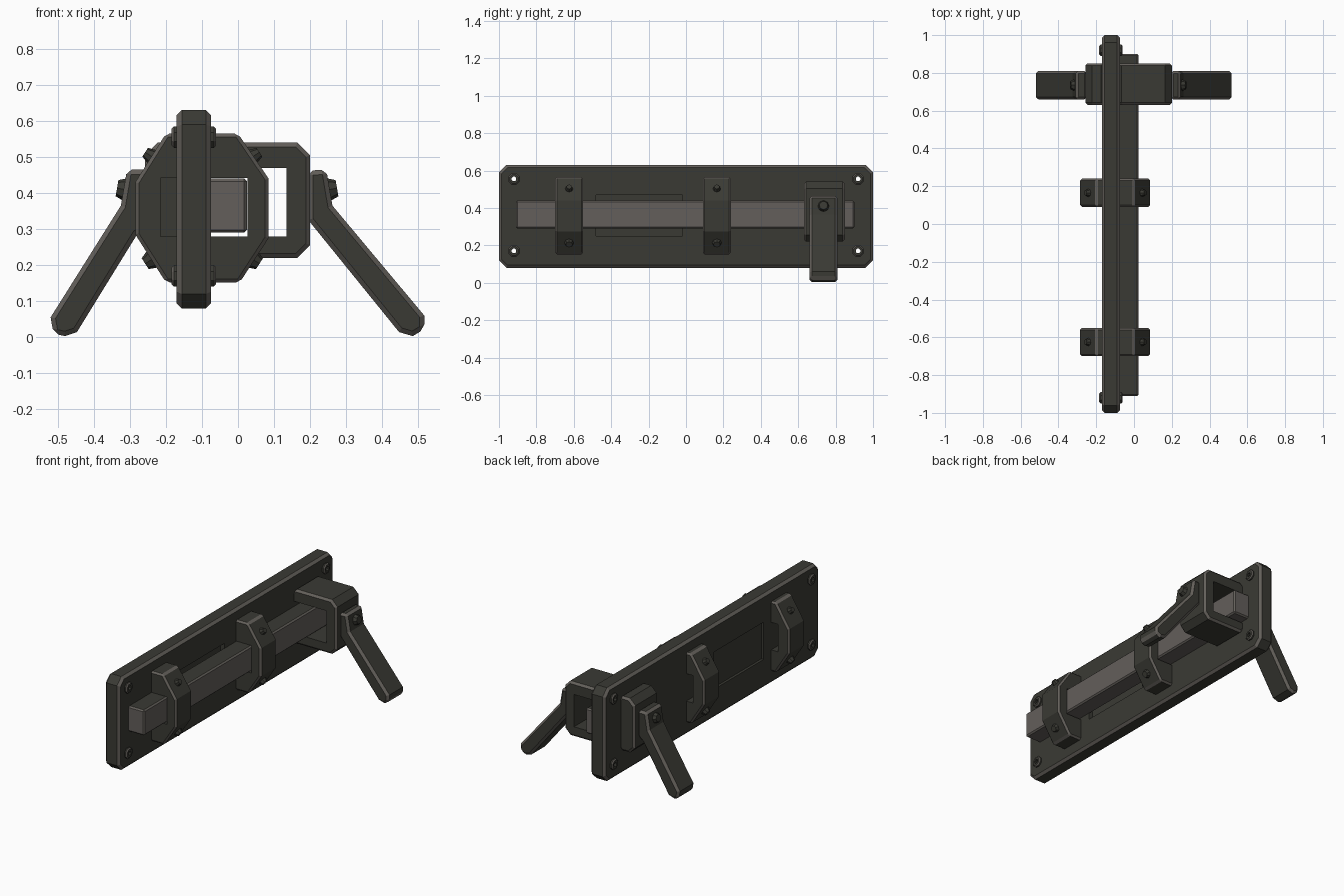
import bpy, bmesh, math
from mathutils import Vector

if "Cube" in bpy.data.objects:
    bpy.data.objects.remove(bpy.data.objects["Cube"])


def material(name, rgb):
    m = bpy.data.materials.new(name)
    m.diffuse_color = (*rgb, 1)
    m.use_nodes = True
    m.node_tree.nodes["Principled BSDF"].inputs["Base Color"].default_value = m.diffuse_color
    return m


IRON = material("dark iron", (0.042, 0.042, 0.034))
WORN = material("worn edge", (0.125, 0.115, 0.102))
STEEL = material("bolt steel", (0.125, 0.112, 0.104))


def prism(name, pts, axis, lo, hi, mats=(IRON, WORN)):
    """Extrude a profile: axis 'y' takes (x, z) points, axis 'x' takes (y, z)."""
    bm = bmesh.new()
    place = (lambda a, b, t: (a, t, b)) if axis == 'y' else (lambda a, b, t: (t, a, b))
    face = bm.faces.new([bm.verts.new(place(a, b, lo)) for a, b in pts])
    ext = bmesh.ops.extrude_face_region(bm, geom=[face])
    shift = Vector(place(0, 0, hi - lo))
    bmesh.ops.translate(bm, vec=shift, verts=[v for v in ext['geom'] if isinstance(v, bmesh.types.BMVert)])
    bmesh.ops.recalc_face_normals(bm, faces=bm.faces)
    me = bpy.data.meshes.new(name)
    bm.to_mesh(me)
    bm.free()
    for m in mats:
        me.materials.append(m)
    ob = bpy.data.objects.new(name, me)
    bpy.context.collection.objects.link(ob)
    return ob


def apply(ob, mod):
    bpy.context.view_layer.objects.active = ob
    bpy.ops.object.modifier_apply(modifier=mod.name)


def bevel(ob, width=0.011):
    mod = ob.modifiers.new("edge wear", 'BEVEL')
    mod.width = width
    mod.segments = 1
    mod.limit_method = 'ANGLE'
    mod.angle_limit = math.radians(50)
    mod.material = 1
    apply(ob, mod)


def cut(ob, cutter):
    cutter.hide_render = True
    mod = ob.modifiers.new("cut", 'BOOLEAN')
    mod.operation = 'DIFFERENCE'
    mod.solver = 'EXACT'
    mod.object = cutter
    apply(ob, mod)
    bpy.data.objects.remove(cutter)


def rect(a0, a1, b0, b1, c=0.0):
    """Rectangle with optional chamfered corners."""
    if c == 0:
        return [(a0, b0), (a1, b0), (a1, b1), (a0, b1)]
    return [(a0 + c, b0), (a1 - c, b0), (a1, b0 + c), (a1, b1 - c),
            (a1 - c, b1), (a0 + c, b1), (a0, b1 - c), (a0, b0 + c)]


def circle(a, b, r, n=8):
    return [(a + r * math.cos((i + .5) * math.tau / n), b + r * math.sin((i + .5) * math.tau / n))
            for i in range(n)]


def rivet(name, pos, normal, r=0.033, h=0.03):
    """Low domed stud standing on a sloping face."""
    bpy.ops.mesh.primitive_cone_add(vertices=8, radius1=r, radius2=r * 0.6, depth=h, location=pos)
    ob = bpy.context.object
    ob.name = name
    ob.rotation_euler = Vector(normal).to_track_quat('Z', 'Y').to_euler()
    ob.data.materials.append(IRON)


# Back plate with recessed windows on both faces
PX0, PX1 = -0.17, -0.075
plate = prism("back_plate", rect(-1, 1, 0.08, 0.63, 0.04), 'x', PX0, PX1)
bevel(plate, 0.014)
for lo, hi in ((PX1 - 0.025, PX1 + 0.1), (PX0 - 0.1, PX0 + 0.015)):
    cut(plate, prism("recess_cutter", rect(-0.48, -0.02, 0.25, 0.47), 'x', lo, hi))

# Corner screw holes with raised collars on both faces
for y in (-0.92, 0.92):
    for z in (0.17, 0.555):
        cut(plate, prism("hole_cutter", circle(y, z, 0.013), 'x', -0.4, 0.2))
        for lo, hi in ((PX0 - 0.014, PX0 + 0.01), (PX1 - 0.01, PX1 + 0.014)):
            collar = prism("screw_collar", circle(y, z, 0.032), 'x', lo, hi)
            bevel(collar, 0.006)
            cut(collar, prism("hole_cutter", circle(y, z, 0.013), 'x', -0.4, 0.2))

# Sliding bolt, steel with a dark top
bolt = prism("sliding_bolt", rect(-0.085, 0.025, 0.29, 0.44), 'y', -0.91, 0.90, (STEEL, WORN, IRON))
bevel(bolt, 0.008)
for p in bolt.data.polygons:
    if p.normal.z > 0.9:
        p.material_index = 2

# Octagonal guide straps around plate and bolt
STRAP = [(-0.20, 0.152), (0.005, 0.152), (0.085, 0.275), (0.085, 0.44),
         (0.0, 0.565), (-0.20, 0.565), (-0.285, 0.43), (-0.285, 0.285)]
for yc in (-0.625, 0.165):
    strap = prism("guide_strap", STRAP, 'y', yc - 0.075, yc + 0.075)
    bevel(strap, 0.010)
    cut(strap, prism("strap_cutter", rect(-0.215, 0.026, 0.28, 0.442), 'y', yc - 0.2, yc + 0.2))
    # middle of the strap is refilled by the plate, which passes through it
    for sx in (1, -1):
        for sz in (1, -1):
            x = 0.047 if sx > 0 else -0.245
            z = 0.505 if sz > 0 else 0.212
            rivet("strap_rivet", (x, yc, z), (0.84 * sx, 0, 0.54 * sz), 0.03 if sz < 0 else 0.024)

# Keeper box in front, solid block behind the plate
keeper = prism("keeper_box", rect(-0.10, 0.20, 0.22, 0.54, 0.035), 'y', 0.63, 0.85)
bevel(keeper, 0.012)
cut(keeper, prism("keeper_cutter", rect(-0.075, 0.135, 0.28, 0.47), 'y', 0.4, 1.1))
block = prism("rear_block", rect(-0.258, -0.14, 0.22, 0.54, 0.035), 'y', 0.63, 0.85)
bevel(block, 0.012)

# Drooping handles on each side
RIGHT = [(0.195, 0.462), (0.245, 0.465), (0.262, 0.365), (0.517, 0.06), (0.517, 0.022),
         (0.485, 0.003), (0.447, 0.014), (0.195, 0.325)]
LEFT = [(-0.25, 0.465), (-0.308, 0.465), (-0.325, 0.365), (-0.52, 0.055), (-0.512, 0.01),
        (-0.48, 0.003), (-0.447, 0.014), (-0.28, 0.285), (-0.25, 0.31)]
for name, pts, x in (("right_handle", RIGHT, 0.255), ("left_handle", LEFT, -0.316)):
    handle = prism(name, pts, 'y', 0.66, 0.81)
    bevel(handle, 0.013)
    s = 1 if x > 0 else -1
    rivet("handle_pivot", (x, 0.735, 0.41), (s, 0, 0.17), 0.038, 0.04)
